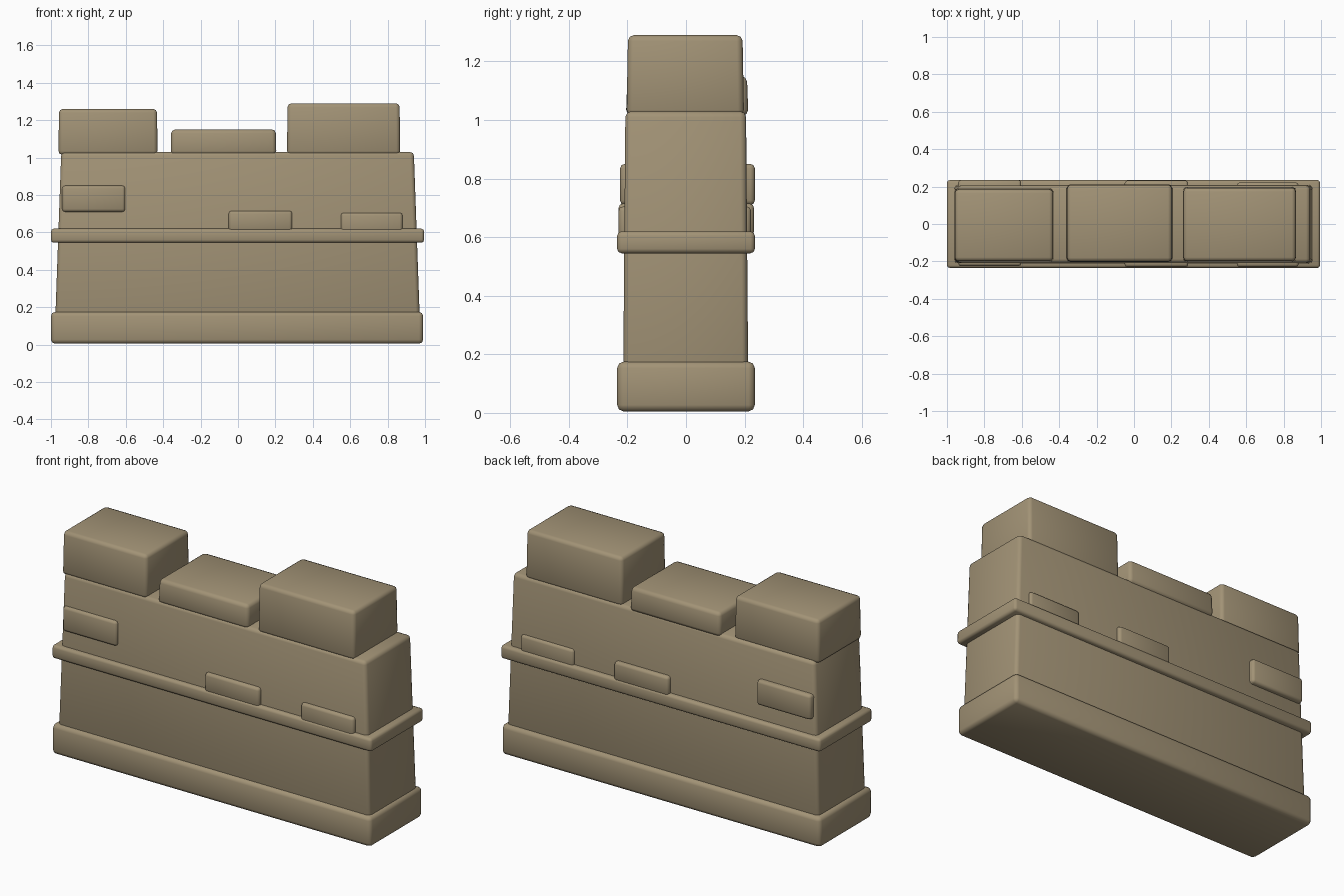
import bpy

cube = bpy.data.objects.get("Cube")
if cube:
    bpy.data.objects.remove(cube, do_unlink=True)

# Single sandstone colour
stone = bpy.data.materials.new("sandstone")
stone.use_nodes = True
colour = (0.36, 0.29, 0.18, 1)
stone.diffuse_color = colour
stone.node_tree.nodes["Principled BSDF"].inputs["Base Color"].default_value = colour


def block(name, x, y, z, bevel=0.02, taper=(0, 0)):
    """Rounded stone block spanning the x, y, z ranges, narrowing upwards by taper."""
    bpy.ops.mesh.primitive_cube_add(size=1)
    ob = bpy.context.object
    ob.name = name
    for v in ob.data.vertices:
        top = v.co.z > 0
        for axis, (low, high) in enumerate((x, y, z)):
            side = v.co[axis]
            inset = taper[axis] if top and axis < 2 else 0
            v.co[axis] = high - inset if side > 0 else low + inset
    ob.data.materials.append(stone)
    mod = ob.modifiers.new("rounded_edges", "BEVEL")
    mod.width = bevel
    mod.segments = 2
    mod.limit_method = "NONE"
    bpy.ops.object.shade_smooth()
    return ob


# Wall body with footing and string course
block("wall_body", (-0.98, 0.975), (-0.215, 0.213), (0.05, 1.03),
      taper=(0.035, 0.008))
block("footing", (-1, 0.99), (-0.235, 0.235), (0.005, 0.175), 0.022)
block("string_course", (-1, 0.995), (-0.235, 0.235), (0.545, 0.62), 0.015)

# Merlons along the top
merlons = {
    "right": ((-0.96, -0.43), (-0.203, 0.19), 1.26),
    "middle": ((-0.36, 0.205), (-0.205, 0.213), 1.15),
    "left": ((0.262, 0.867), (-0.203, 0.198), 1.29),
}
for side, (x, y, top) in merlons.items():
    block(side + "_merlon", x, y, (1.015, top), taper=(0.003, 0.005))

# Raised bricks running through the wall, showing on both faces
bricks = {
    "right": ((-0.94, -0.603), (-0.225, 0.235), (0.71, 0.85)),
    "middle": ((-0.05, 0.29), (-0.23, 0.232), (0.605, 0.715)),
    "left": ((0.55, 0.88), (-0.23, 0.222), (0.585, 0.705)),
}
for side, spans in bricks.items():
    block(side + "_brick", *spans, bevel=0.015)
